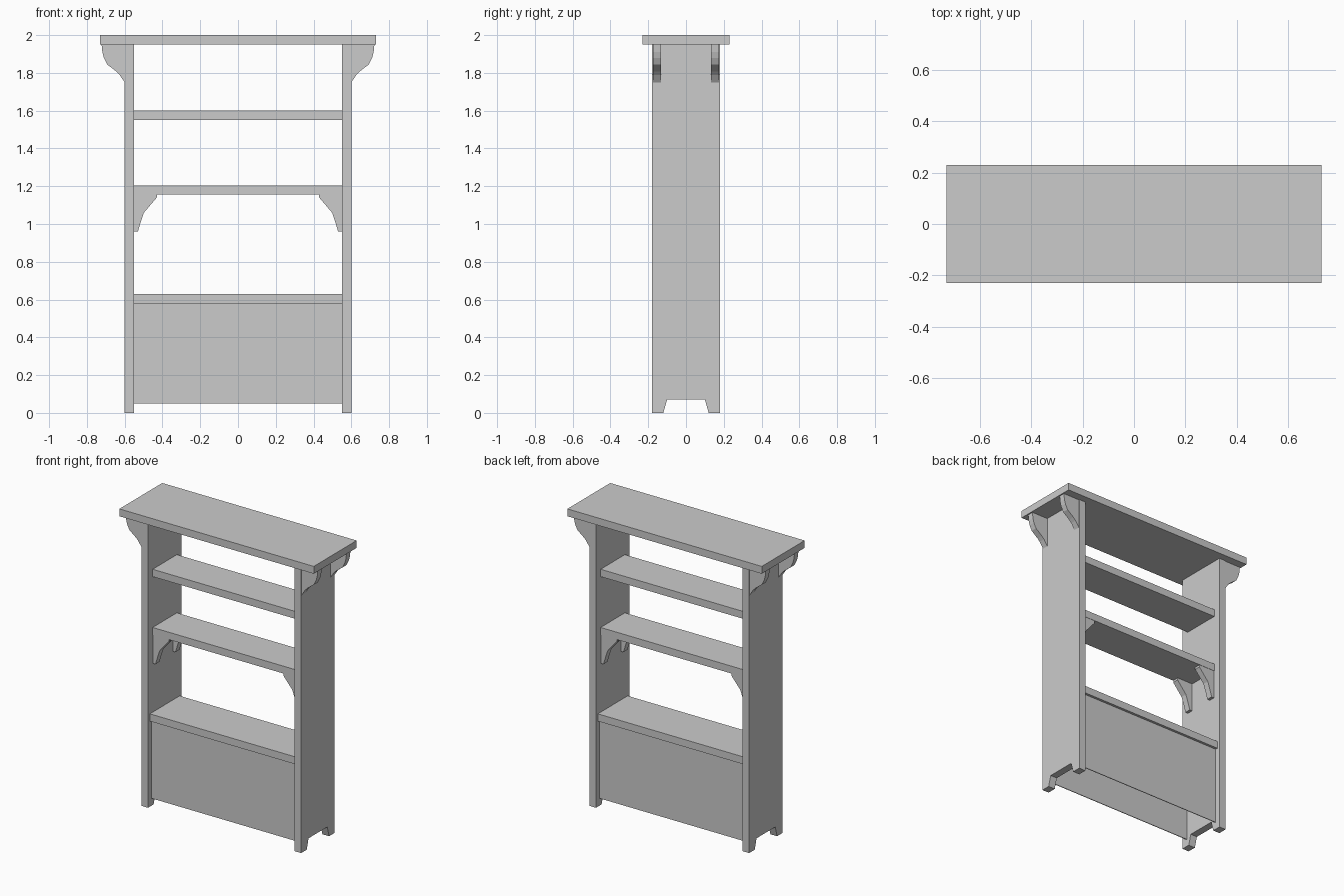
import bpy
import bmesh

cube = bpy.data.objects.get("Cube")
if cube:
    bpy.data.objects.remove(cube, do_unlink=True)

grey = bpy.data.materials.new("plain_grey")
grey.use_nodes = True
GREY = (0.6, 0.6, 0.6, 1)
grey.diffuse_color = GREY
grey.node_tree.nodes["Principled BSDF"].inputs["Base Color"].default_value = GREY


def extrude(name, outline, offset):
    """Extrude a closed outline of 3D points along offset into a solid."""
    bm = bmesh.new()
    face = bm.faces.new([bm.verts.new(p) for p in outline])
    result = bmesh.ops.extrude_face_region(bm, geom=[face], use_keep_orig=True)
    moved = [g for g in result["geom"] if isinstance(g, bmesh.types.BMVert)]
    bmesh.ops.translate(bm, verts=moved, vec=offset)
    bmesh.ops.recalc_face_normals(bm, faces=bm.faces)
    mesh = bpy.data.meshes.new(name)
    bm.to_mesh(mesh)
    bm.free()
    mesh.materials.append(grey)
    obj = bpy.data.objects.new(name, mesh)
    bpy.context.collection.objects.link(obj)
    return obj


def board(name, half_x, y0, y1, z0, z1):
    outline = [(-half_x, y0, z0), (half_x, y0, z0), (half_x, y1, z0), (-half_x, y1, z0)]
    return extrude(name, outline, (0, 0, z1 - z0))


INNER, OUTER, DEPTH = 0.55, 0.6, 0.18

# Top board and shelves
board("top_board", 0.73, -0.23, 0.23, 1.95, 2.0)
board("upper_shelf", INNER, -0.13, 0.13, 1.55, 1.6)
board("middle_shelf", INNER, -0.13, 0.13, 1.155, 1.205)
board("lower_shelf", INNER, -0.16, 0.16, 0.58, 0.63)

# Thin panels closing the base, which is open underneath
board("front_panel", INNER, -0.143, -0.138, 0.05, 0.58)
board("back_panel", INNER, 0.138, 0.143, 0.05, 0.58)

# Side boards with a notch between the feet
half_side = [(DEPTH, 1.95), (DEPTH, 0), (0.12, 0), (0.1, 0.07)]
side = half_side + [(-y, z) for y, z in reversed(half_side)]

# Bracket outlines in x and z
cornice = [(0.6, 1.95), (0.6, 1.75), (0.627, 1.79), (0.645, 1.808),
           (0.693, 1.845), (0.71, 1.88), (0.718, 1.91), (0.722, 1.95)]
support = [(0.55, 1.155), (0.55, 0.96), (0.53, 0.96), (0.515, 1.01),
           (0.498, 1.06), (0.43, 1.14), (0.43, 1.155)]

for s, label in ((1, "left"), (-1, "right")):
    extrude(label + "_side_board", [(s * INNER, y, z) for y, z in side],
            (s * (OUTER - INNER), 0, 0))
    for t, end in ((-1, "front"), (1, "back")):
        for part, outline, y in (("top_bracket", cornice, 0.175),
                                 ("shelf_bracket", support, 0.128)):
            extrude(f"{label}_{end}_{part}",
                    [(s * x, t * y, z) for x, z in outline], (0, -t * 0.042, 0))
